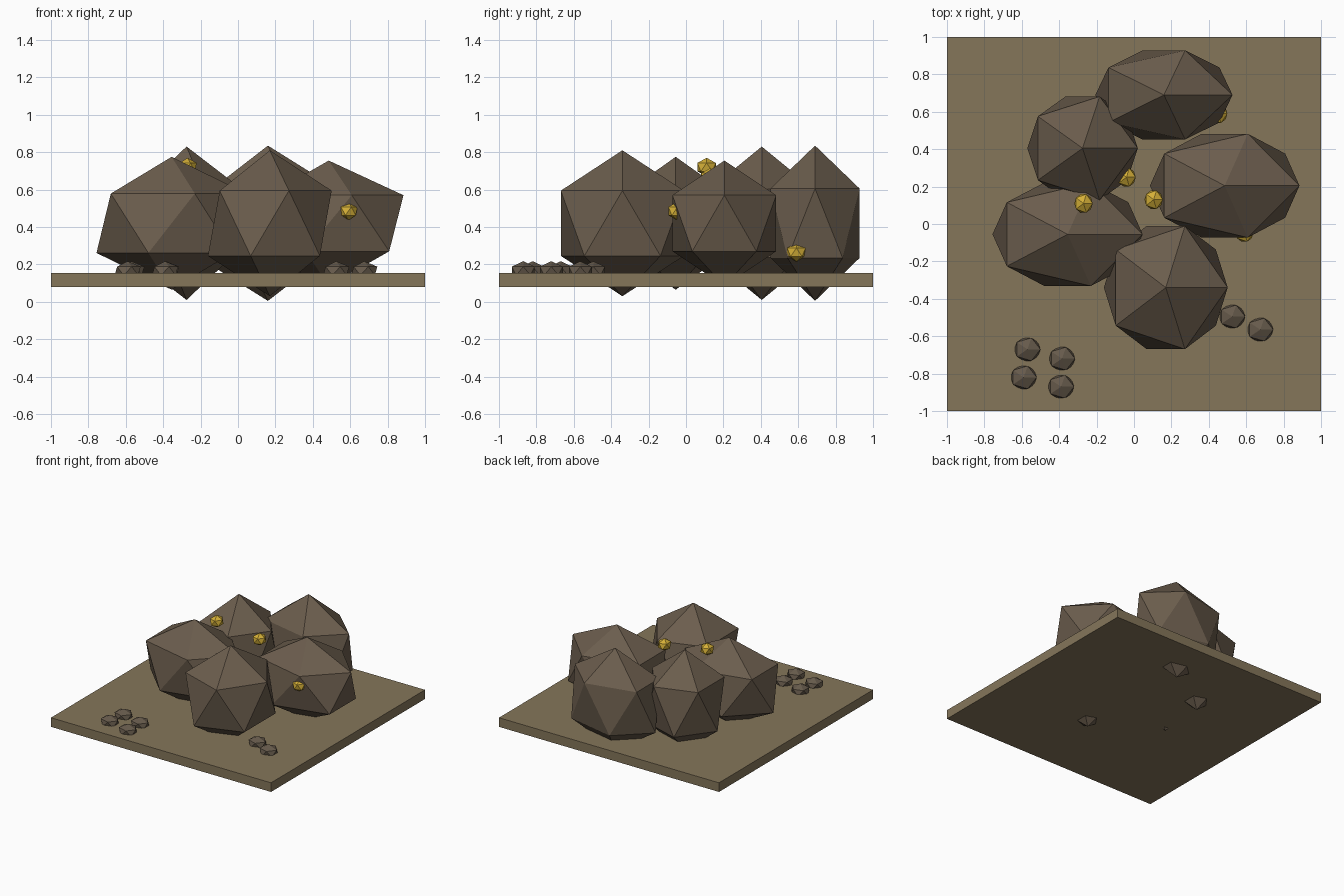
import bpy

if "Cube" in bpy.data.objects:
    bpy.data.objects.remove(bpy.data.objects["Cube"])


def material(name, hex_code):
    """Flat colour from an sRGB hex code."""
    mat = bpy.data.materials.new(name)
    rgb = [int(hex_code[i:i + 2], 16) / 255 for i in (0, 2, 4)]
    linear = [((c + 0.055) / 1.055) ** 2.4 if c > 0.04045 else c / 12.92 for c in rgb]
    mat.diffuse_color = (*linear, 1)
    mat.use_nodes = True
    mat.node_tree.nodes["Principled BSDF"].inputs["Base Color"].default_value = mat.diffuse_color
    return mat


earth = material("dry_earth", "85765A")
stone = material("brown_stone", "6B5D4D")
pebble_stone = material("pebble_stone", "665A4B")
gold = material("gold", "D4AF37")


def rock(name, centre, radii, mat):
    """Faceted twenty-sided stone stretched to the given radii."""
    bpy.ops.mesh.primitive_ico_sphere_add(subdivisions=1, radius=1, location=centre)
    obj = bpy.context.object
    obj.name = name
    obj.scale = radii
    bpy.ops.object.transform_apply(location=False, rotation=False, scale=True)
    obj.data.materials.append(mat)
    return obj


# Ground slab
bpy.ops.mesh.primitive_cube_add(size=1, location=(0, 0, 0.1175))
slab = bpy.context.object
slab.name = "ground_slab"
slab.scale = (2, 2, 0.075)
bpy.ops.object.transform_apply(location=False, rotation=False, scale=True)
slab.data.materials.append(earth)

# Boulders, sunk through the slab
boulders = {
    "front_boulder": ((0.17, -0.34, 0.42), (0.37, 0.387, 0.39)),
    "back_boulder": ((0.16, 0.69, 0.42), (0.41, 0.28, 0.415)),
    "back_left_boulder": ((-0.275, 0.405, 0.42), (0.33, 0.325, 0.41)),
    "left_boulder": ((-0.355, -0.055, 0.42), (0.449, 0.325, 0.355)),
    "right_boulder": ((0.485, 0.205, 0.42), (0.447, 0.326, 0.335)),
}
for name, (centre, radii) in boulders.items():
    rock(name, centre, radii, stone)

# Pebbles scattered on the front corners
pebbles = [(-0.57, -0.67), (-0.385, -0.72), (-0.59, -0.82),
           (-0.39, -0.87), (0.525, -0.495), (0.675, -0.565)]
for x, y in pebbles:
    rock("pebble", (x, y, 0.165), (0.078, 0.072, 0.052), pebble_stone)

# Gold nuggets lodged among the boulders
nuggets = [(-0.27, 0.11, 0.72), (0.105, 0.13, 0.665), (-0.04, 0.25, 0.4),
           (0.59, -0.045, 0.485), (0.45, 0.59, 0.265)]
for centre in nuggets:
    rock("gold_nugget", centre, (0.055, 0.058, 0.05), gold)
